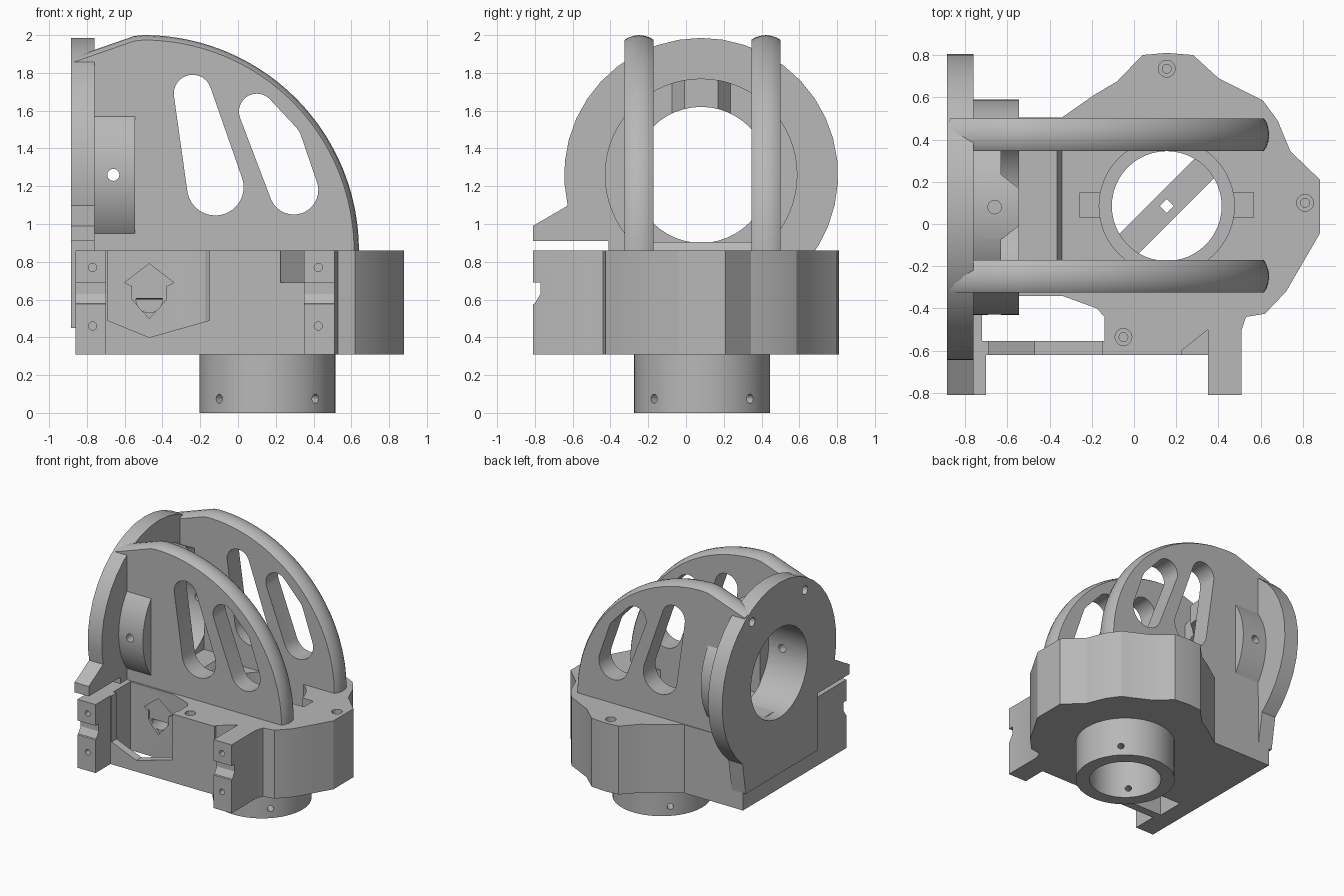
import bpy, bmesh
from math import sin, cos, pi, radians
from mathutils import Vector
from mathutils.geometry import convex_hull_2d

cube = bpy.data.objects.get("Cube")
if cube:
    bpy.data.objects.remove(cube)

grey = bpy.data.materials.new("plain grey")
grey.use_nodes = True
grey.diffuse_color = (0.48, 0.48, 0.48, 1)
grey.node_tree.nodes["Principled BSDF"].inputs["Base Color"].default_value = (0.48, 0.48, 0.48, 1)

AX, AY = 0.155, 0.085      # vertical bore axis
RY, RZ = 0.08, 1.26        # horizontal ring axis


def place(p, axis, t):
    a, b = p
    return {"x": (t, a, b), "y": (a, t, b), "z": (a, b, t)}[axis]


def loft(name, rings):
    """Closed solid through matching rings of points."""
    bm = bmesh.new()
    rows = [[bm.verts.new(p) for p in ring] for ring in rings]
    n = len(rows[0])
    for lo, hi in zip(rows, rows[1:]):
        for i in range(n):
            j = (i + 1) % n
            bm.faces.new((lo[i], lo[j], hi[j], hi[i]))
    bm.faces.new(rows[0])
    bm.faces.new(rows[-1])
    bmesh.ops.recalc_face_normals(bm, faces=bm.faces)
    mesh = bpy.data.meshes.new(name)
    bm.to_mesh(mesh)
    bm.free()
    mesh.materials.append(grey)
    ob = bpy.data.objects.new(name, mesh)
    bpy.context.collection.objects.link(ob)
    return ob


def prism(name, pts, axis, a, b):
    return loft(name, [[place(p, axis, t) for p in pts] for t in (a, b)])


def arc(cx, cy, r, start=0, end=360, n=32):
    full = end - start == 360
    steps = [start + (end - start) * i / n for i in range(n if full else n + 1)]
    return [(cx + r * cos(radians(s)), cy + r * sin(radians(s))) for s in steps]


def rect(a0, b0, a1, b1):
    return [(a0, b0), (a1, b0), (a1, b1), (a0, b1)]


def hull(*circles):
    pts = [Vector(p) for c in circles for p in arc(*c)]
    return [tuple(pts[i]) for i in convex_hull_2d(pts)]


def cut(ob, *cutters):
    """Subtract each (points, axis, from, to) prism or ready-made object."""
    for c in cutters:
        tool = prism("cutter", *c) if isinstance(c, tuple) else c
        mod = ob.modifiers.new("cut", "BOOLEAN")
        mod.operation, mod.solver, mod.object = "DIFFERENCE", "EXACT", tool
        deps = bpy.context.evaluated_depsgraph_get()
        mesh = bpy.data.meshes.new_from_object(ob.evaluated_get(deps))
        ob.modifiers.clear()
        ob.data = mesh
        bpy.data.objects.remove(tool)
    return ob


# Base block with lobes, front arms, bore and pockets
outline = [(-0.86, -0.81), (-0.70, -0.81), (-0.70, -0.62), (0.35, -0.62), (0.35, -0.81),
           (0.51, -0.81), (0.51, -0.5), (0.53, -0.44), (0.62, -0.425), (0.72, -0.32),
           (0.81, -0.165), (0.88, -0.045), (0.88, 0.21), (0.74, 0.345), (0.68, 0.49),
           (0.61, 0.585), (0.40, 0.69), (0.28, 0.80), (0.155, 0.81), (0.04, 0.80),
           (-0.08, 0.675), (-0.19, 0.61), (-0.34, 0.505), (-0.86, 0.505)]
base = prism("base_block", outline, "z", 0.31, 0.86)
well = [(-0.72, -0.555), (-0.14, -0.555), (-0.14, -0.44), (-0.175, -0.40), (-0.34, -0.34), (-0.72, -0.34)]
v_opening = [(-0.69, 0.9), (-0.69, 0.49), (-0.47, 0.40), (-0.15, 0.49), (-0.15, 0.9)]
house = [(-0.6, 0.69), (-0.56, 0.67), (-0.56, 0.6), (-0.47, 0.5), (-0.38, 0.6), (-0.38, 0.67),
         (-0.34, 0.69), (-0.47, 0.79)]
u_slot = [(-0.40, 0.69), (-0.54, 0.69)] + arc(-0.47, 0.6, 0.07, 180, 360, 12)
groove = [(-0.85, 0.56), (-0.80, 0.58), (-0.77, 0.63), (-0.77, 0.69), (-0.85, 0.69)]
cut(base,
    (well, "z", 0.2, 1.0),
    (v_opening, "y", -0.7, -0.5),
    (house, "y", -0.4, -0.32),
    (u_slot, "y", -0.4, -0.15),
    (groove, "x", -0.95, 0.6),
    ([(0.225, -0.7), (0.35, -0.7), (0.35, -0.5), (0.225, -0.6)], "z", 0.69, 0.95),
    (arc(AX, AY, 0.26, n=48), "z", 0.2, 1.0),
    (arc(AX, AY, 0.32, n=48), "z", 0.6, 1.0))
for px in (AX - 0.36, AX + 0.36):
    cut(base, (rect(px - 0.05, 0.03, px + 0.05, 0.15), "z", 0.76, 0.95))
for sx, sy in ((0.155, 0.735), (0.81, 0.1), (-0.05, -0.535)):
    cut(base, (arc(sx, sy, 0.04, n=16), "z", 0.82, 0.95), (arc(sx, sy, 0.021, n=12), "z", 0.6, 0.9))
for hx in (-0.77, 0.425):
    for hz in (0.46, 0.77):
        cut(base, (arc(hx, hz, 0.022, n=12), "y", -0.9, -0.7))

# Collar below, with four radial screw holes
collar = prism("bottom_collar", arc(AX, AY, 0.36, n=64), "z", 0, 0.32)
cut(collar, (arc(AX, AY, 0.26, n=48), "z", -0.1, 0.5))
for k in range(4):
    hole = prism("cutter", arc(0, 0.075, 0.024, n=12), "x", 0.2, 0.5)
    hole.rotation_euler.z = pi / 4 + k * pi / 2
    hole.location = (AX, AY, 0)
    bpy.context.view_layer.update()
    cut(collar, hole)

# Diagonal bar across the bore, with a square hole
bar = prism("bore_crossbar", rect(-0.28, -0.065, 0.28, 0.065), "z", 0.45, 0.55)
cut(bar, (rect(-0.024, -0.024, 0.024, 0.024), "z", 0.4, 0.6))
bar.rotation_euler.z = pi / 4
bar.location = (AX, AY, 0)

# Upright ring plate with a front tab
bore = (arc(RY, RZ, 0.36, n=48), "x", -1.0, -0.54)
profile = arc(RY, RZ, 0.725, -50, 193, 26) + [
    (-0.81, 0.99), (-0.81, 0.91), (-0.41, 0.91), (-0.41, 0.45), (0.505, 0.45)]
plate = prism("ring_plate", profile, "x", -0.885, -0.76)
cut(plate, bore)

# Bearing boss behind the plate, thinned either side of a top rib
boss = prism("ring_boss", arc(RY, RZ, 0.51, n=64), "x", -0.80, -0.545)
thin = [(-0.63, 0.35), (-0.63, 0.235), (-0.54, 0.165), (-0.5, 0.165), (-0.5, 0.35)]
mirrored = [(x, 2 * RY - y) for x, y in thin]
cut(boss, bore,
    (thin, "z", 1.5, 1.9), (mirrored, "z", 1.5, 1.9),
    (arc(-0.66, RZ, 0.032, n=16), "y", -0.6, 0.8),
    (arc(-0.66, RY, 0.032, n=16), "z", 1.5, 1.9))

# Two crowned arch walls with tapered slots
CX, CZ, R = -0.5, 0.86, 1.14
side = [(-0.88, 0.6), (0.64, 0.6)] + arc(CX, CZ, R, 0, 90, 40) + [(-0.55, 1.995), (-0.88, 1.88)]
slots = (hull((-0.24, 1.69, 0.1), (-0.12, 1.195, 0.15)),
         hull((0.1, 1.595, 0.095), (0.22, 1.43, 0.12), (0.295, 1.18, 0.13)))
for name, mid in (("front_arch", -0.248), ("back_arch", 0.423)):
    rings = []
    for dy, drop in ((-0.077, 0.026), (-0.06, 0.014), (-0.03, 0.004), (0, 0),
                     (0.03, 0.004), (0.06, 0.014), (0.077, 0.026)):
        s = 1 - drop / R
        rings.append([(CX + (x - CX) * s, mid + dy, CZ + (z - CZ) * s) for x, z in side])
    arch = loft(name, rings)
    cut(arch, bore, (arc(-0.66, RZ, 0.032, n=16), "y", -0.6, 0.8))
    for s in slots:
        cut(arch, (s, "y", mid - 0.2, mid + 0.2))
    # Bolt hole through the plate into the arch end
    for ob in (arch, plate):
        cut(ob, (arc(mid, 1.8, 0.035, n=16), "x", -1.0, -0.78))

# Raised floor between the arches
step = [(-0.8, 0.8), (-0.34, 0.8), (-0.34, 0.86), (-0.365, 0.905), (-0.8, 0.905)]
prism("raised_floor", step, "y", -0.18, 0.355)

# Smooth the curves, keep the corners
bpy.ops.object.select_all(action="DESELECT")
for name in ("bottom_collar", "ring_boss", "front_arch", "back_arch", "ring_plate", "base_block"):
    ob = bpy.data.objects[name]
    ob.select_set(True)
    bpy.context.view_layer.objects.active = ob
bpy.ops.object.shade_smooth_by_angle(angle=radians(22))
